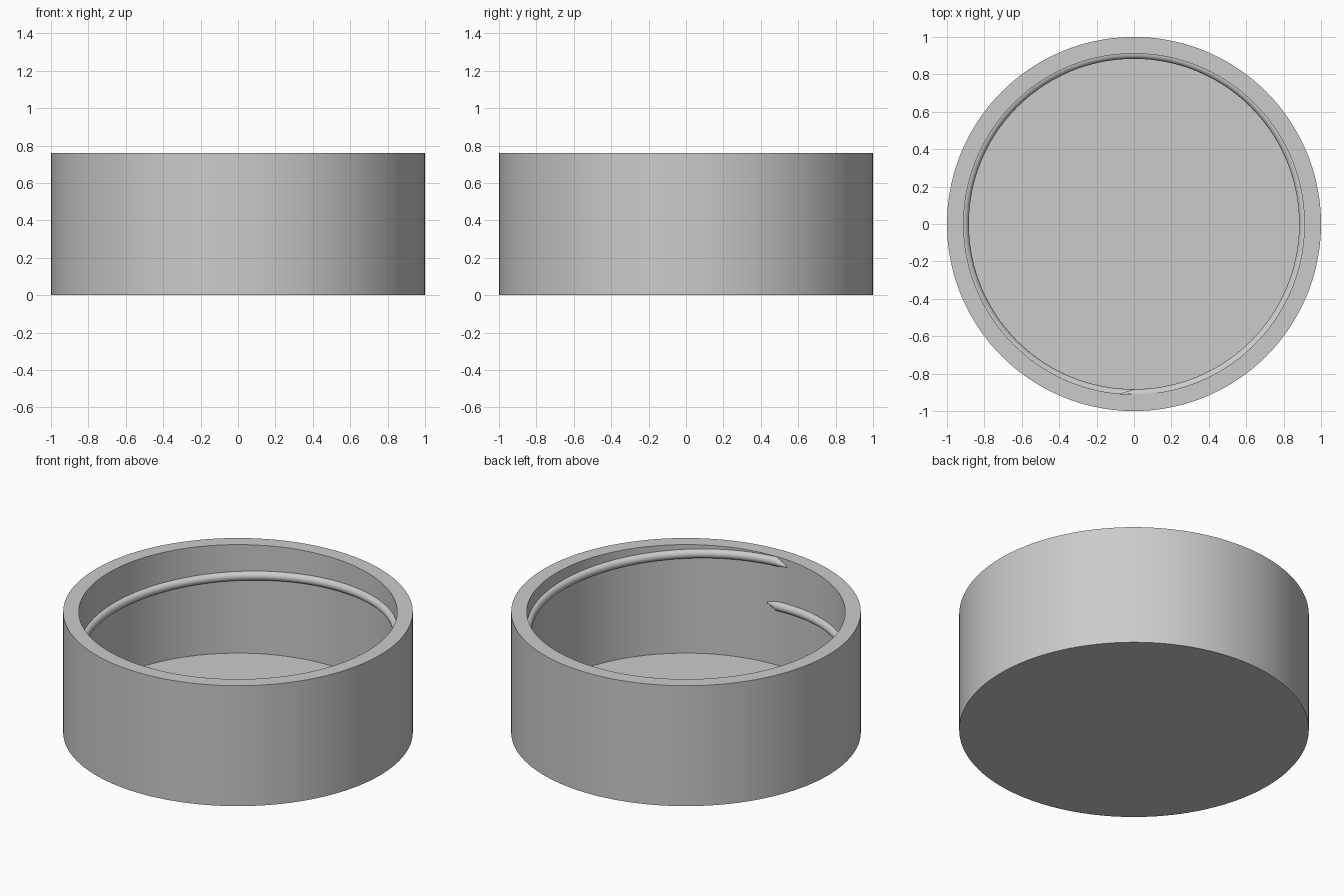
import bpy, bmesh, math

SIDES = 144
HEIGHT, FLOOR = 0.76, 0.075
WALL = 0.911           # inner wall radius
RIDGE = 0.028          # thread radius
LOW, PITCH = 0.45, 0.28

old = bpy.data.objects.get("Cube")
if old:
    bpy.data.objects.remove(old, do_unlink=True)

grey = bpy.data.materials.new("plain grey")
grey.use_nodes = True
color = (0.6, 0.6, 0.6, 1)
grey.diffuse_color = color
grey.node_tree.nodes["Principled BSDF"].inputs["Base Color"].default_value = color


def finish(name, bm):
    """Turn a bmesh into a smooth shaded object."""
    mesh = bpy.data.meshes.new(name)
    bm.to_mesh(mesh)
    bm.free()
    mesh.materials.append(grey)
    obj = bpy.data.objects.new(name, mesh)
    bpy.context.collection.objects.link(obj)
    bpy.ops.object.select_all(action='DESELECT')
    obj.select_set(True)
    bpy.context.view_layer.objects.active = obj
    bpy.ops.object.shade_smooth_by_angle(angle=math.radians(35))


def ring(bm, r, z):
    return [bm.verts.new((r * math.cos(a), r * math.sin(a), z))
            for a in (2 * math.pi * i / SIDES for i in range(SIDES))]


# Cap: a round cup with a flat floor and an even rim
bm = bmesh.new()
profile = [(1, 0), (1, HEIGHT), (WALL, HEIGHT), (WALL, FLOOR)]
rings = [ring(bm, r, z) for r, z in profile]
for a, b in zip(rings, rings[1:]):
    for i in range(SIDES):
        j = (i + 1) % SIDES
        bm.faces.new((a[i], a[j], b[j], b[i]))
bm.faces.new(rings[0][::-1])
bm.faces.new(rings[-1])
finish("cap_body", bm)

# Thread: one turn of a half-round ridge, tapering to a point at both ends
bm = bmesh.new()
TAPER, ARC = 4.7, 10


def thread_section(deg, size, shift=0):
    turn = math.radians(-90 - deg)
    z0 = LOW + PITCH * deg / 360 + shift
    verts = []
    for k in range(ARC + 1):
        t = math.pi * (k / ARC - 0.5)
        r = WALL - RIDGE * size * math.cos(t)
        z = z0 + RIDGE * size * math.sin(t)
        verts.append(bm.verts.new((r * math.cos(turn), r * math.sin(turn), z)))
    return verts


sections = [thread_section(-TAPER, 0.02, 0.01)]
sections += [thread_section(360 * i / SIDES, 1) for i in range(SIDES + 1)]
sections.append(thread_section(360 + TAPER, 0.02, -0.02))
for a, b in zip(sections, sections[1:]):
    for k in range(ARC):
        bm.faces.new((a[k], a[k + 1], b[k + 1], b[k]))
# Make the ridge face the middle of the cap
bm.normal_update()
if sum(f.normal.dot(f.calc_center_median()) for f in bm.faces) > 0:
    bmesh.ops.reverse_faces(bm, faces=bm.faces[:])
finish("screw_thread", bm)
